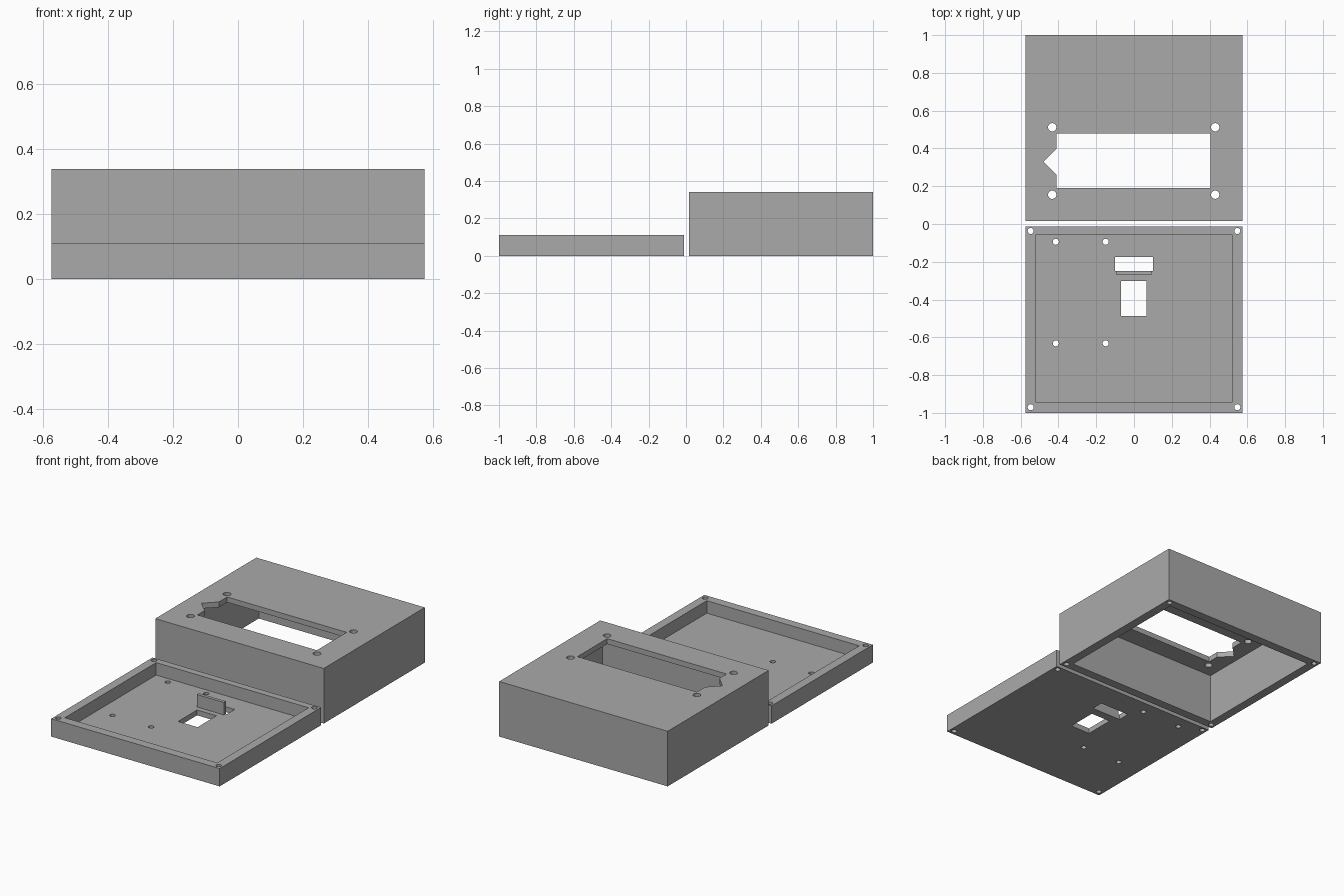
import bpy
import bmesh
from math import cos, sin, tau

default = bpy.data.objects.get("Cube")
if default:
    bpy.data.objects.remove(default, do_unlink=True)

grey = bpy.data.materials.new("plain grey")
grey.use_nodes = True
colour = (0.4, 0.4, 0.4, 1)
grey.diffuse_color = colour
grey.node_tree.nodes["Principled BSDF"].inputs["Base Color"].default_value = colour


def prism(name, outline, z0, z1):
    """Extrude a flat outline from z0 up to z1."""
    bm = bmesh.new()
    base = bm.faces.new([bm.verts.new((x, y, z0)) for x, y in outline])
    top = bmesh.ops.extrude_face_region(bm, geom=[base])["geom"]
    verts = [v for v in top if isinstance(v, bmesh.types.BMVert)]
    bmesh.ops.translate(bm, verts=verts, vec=(0, 0, z1 - z0))
    bmesh.ops.recalc_face_normals(bm, faces=bm.faces)
    mesh = bpy.data.meshes.new(name)
    bm.to_mesh(mesh)
    bm.free()
    mesh.materials.append(grey)
    ob = bpy.data.objects.new(name, mesh)
    bpy.context.collection.objects.link(ob)
    return ob


def rect(x0, x1, y0, y1):
    return [(x0, y0), (x1, y0), (x1, y1), (x0, y1)]


def circle(x, y, r, sides=24):
    return [(x + r * cos(tau * i / sides), y + r * sin(tau * i / sides))
            for i in range(sides)]


def cut(body, outline, z0, z1):
    """Subtract an extruded outline from the body."""
    cutter = prism("cutter", outline, z0, z1)
    cutter.hide_render = True
    mod = body.modifiers.new("cut", 'BOOLEAN')
    mod.operation = 'DIFFERENCE'
    mod.solver = 'EXACT'
    mod.object = cutter
    bpy.context.view_layer.objects.active = body
    bpy.ops.object.modifier_apply(modifier=mod.name)
    bpy.data.objects.remove(cutter, do_unlink=True)


W, WALL, SKIN = 0.575, 0.055, 0.033
INNER = W - WALL
BOX_H, LID_H = 0.34, 0.11
SCREW_X, SCREW_R = 0.547, 0.016

# Deep housing, open underneath
housing = prism("housing", rect(-W, W, 0.015, 1), 0, BOX_H)
cut(housing, rect(-INNER, INNER, 0.015 + WALL, 1 - WALL), -0.1, BOX_H - SKIN)

# Display window with a pointed notch on one side
window = [(-0.41, 0.19), (0.405, 0.19), (0.405, 0.48), (-0.41, 0.48),
          (-0.41, 0.40), (-0.48, 0.33), (-0.41, 0.26)]
cut(housing, window, 0.2, 0.5)
for x in (-0.433, 0.43):
    for y in (0.155, 0.512):
        cut(housing, circle(x, y, 0.022), 0.2, 0.5)

# Blind screw holes in the housing rim
for x in (-SCREW_X, SCREW_X):
    for y in (0.043, 0.972):
        cut(housing, circle(x, y, SCREW_R), -0.1, 0.2)

# Shallow tray with a raised rim
tray = prism("tray", rect(-W, W, -1, -0.012), 0, LID_H)
cut(tray, rect(-INNER, INNER, -1 + WALL, -0.012 - WALL + 0.012), SKIN, 0.3)
for x in (-SCREW_X, SCREW_X):
    for y in (-0.97, -0.037):
        cut(tray, circle(x, y, SCREW_R), -0.1, 0.3)

# Board mounting holes and the two cable openings
for x in (-0.414, -0.15):
    for y in (-0.632, -0.094):
        cut(tray, circle(x, y, SCREW_R), -0.1, 0.3)
cut(tray, rect(-0.1, 0.1, -0.25, -0.175), -0.1, 0.3)
cut(tray, rect(-0.068, 0.065, -0.487, -0.302), -0.1, 0.3)

# Upright tab beside the slot
prism("cable_tab", rect(-0.092, 0.092, -0.27, -0.25), SKIN - 0.005, LID_H)
